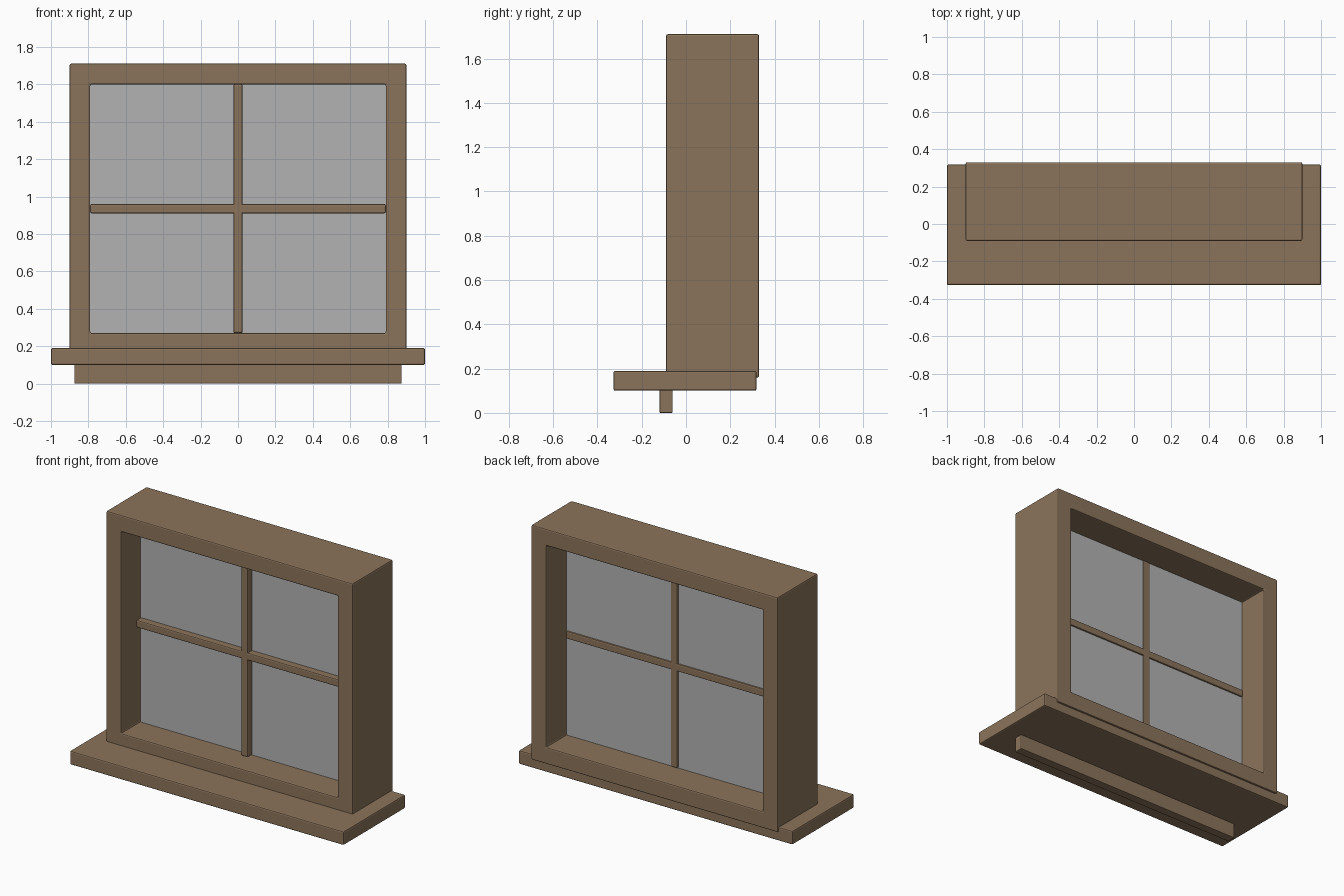
import bpy, bmesh

if "Cube" in bpy.data.objects:
    bpy.data.objects.remove(bpy.data.objects["Cube"])


def material(name, color):
    m = bpy.data.materials.new(name)
    m.diffuse_color = (*color, 1)
    m.use_nodes = True
    m.node_tree.nodes["Principled BSDF"].inputs["Base Color"].default_value = m.diffuse_color
    return m


wood = material("brown wood", (0.26, 0.175, 0.105))
glass = material("grey glass", (0.45, 0.45, 0.45))


def finish(name, bm, mat, bevel):
    bmesh.ops.recalc_face_normals(bm, faces=bm.faces)
    me = bpy.data.meshes.new(name)
    bm.to_mesh(me)
    bm.free()
    me.materials.append(mat)
    ob = bpy.data.objects.new(name, me)
    bpy.context.collection.objects.link(ob)
    if bevel:
        mod = ob.modifiers.new("rounded edges", 'BEVEL')
        mod.width = bevel
        mod.segments = 2
        mod.limit_method = 'ANGLE'
    return ob


def box(name, x, y, z, mat=wood, bevel=0.008):
    bm = bmesh.new()
    bmesh.ops.create_cube(bm, size=1)
    for v in bm.verts:
        v.co = [a + (c + 0.5) * (b - a) for c, (a, b) in zip(v.co, (x, y, z))]
    return finish(name, bm, mat, bevel)


def ring(name, outer, inner, y0, y1):
    """Rectangular frame with mitred corners, running from y0 to y1."""
    bm = bmesh.new()

    def loop(x, z0, z1, y):
        return [bm.verts.new(p) for p in
                ((-x, y, z0), (x, y, z0), (x, y, z1), (-x, y, z1))]

    loops = [loop(*outer, y0), loop(*outer, y1), loop(*inner, y1), loop(*inner, y0)]
    for a, b in zip(loops, loops[1:] + loops[:1]):
        for i in range(4):
            j = (i + 1) % 4
            bm.faces.new((a[i], a[j], b[j], b[i]))
    return finish(name, bm, wood, 0.008)


# deep outer casing
ring("window_frame", (0.9, 0.16, 1.71), (0.79, 0.27, 1.60), -0.09, 0.33)

# sill board and the apron strip under it
box("sill", (-1, 1), (-0.327, 0.318), (0.10, 0.19))
box("apron", (-0.875, 0.875), (-0.12, -0.06), (0, 0.105), bevel=0.005)

# glazing bars crossing in the middle of the opening
box("vertical_bar", (-0.025, 0.025), (0.066, 0.126), (0.27, 1.60))
box("horizontal_bar", (-0.79, 0.79), (0.066, 0.126), (0.91, 0.96))

# thin glass pane
box("glass_pane", (-0.79, 0.79), (0.110, 0.116), (0.27, 1.60), glass, 0)
